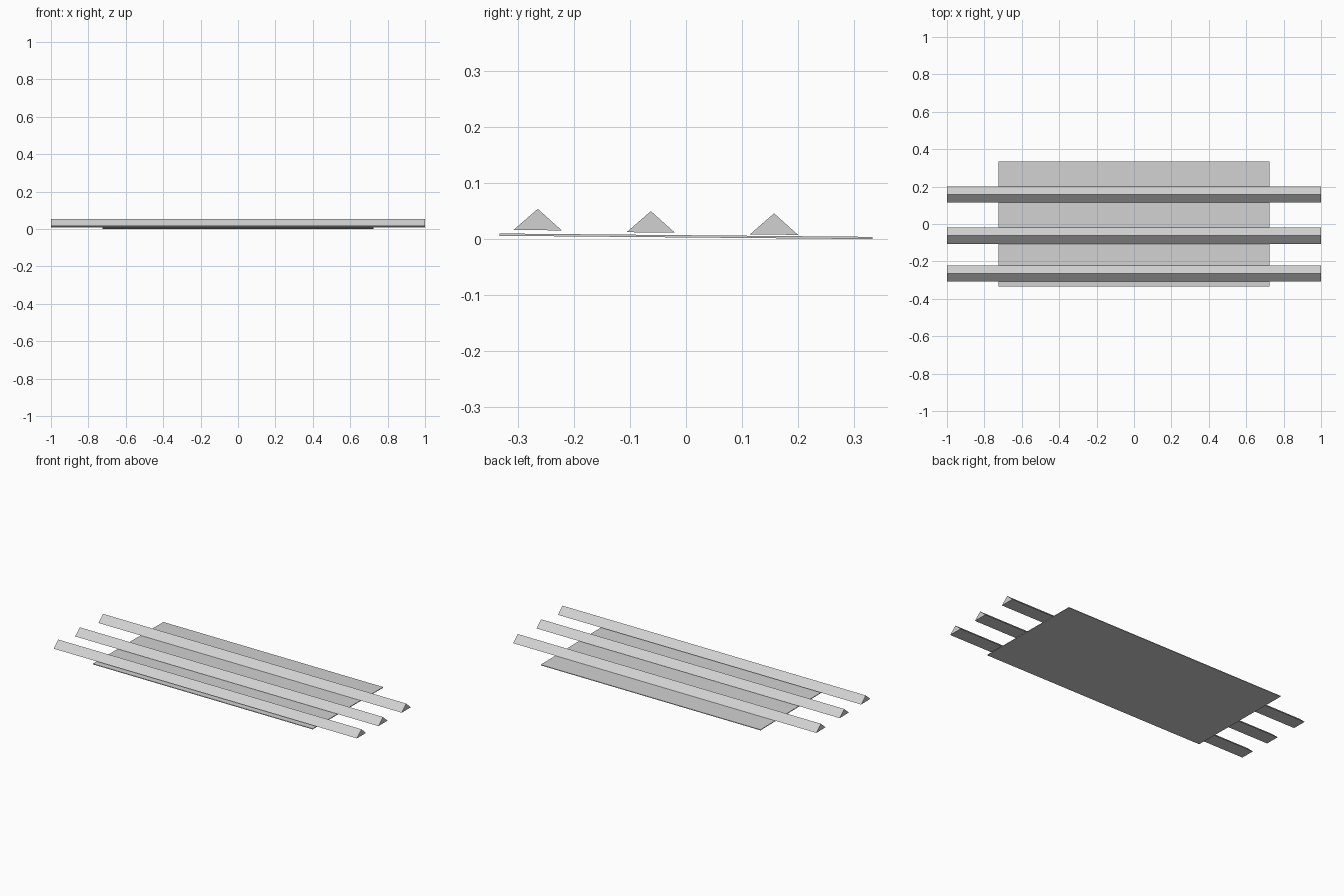
import bpy
import bmesh
from math import atan
from mathutils import Matrix

cube = bpy.data.objects.get("Cube")
if cube:
    bpy.data.objects.remove(cube, do_unlink=True)

grey = bpy.data.materials.new("light_grey")
grey.use_nodes = True
colour = (0.64, 0.64, 0.64, 1)
grey.diffuse_color = colour
grey.node_tree.nodes["Principled BSDF"].inputs["Base Color"].default_value = colour

TILT = atan(-0.009)  # everything leans down slightly towards the back


def prism(name, profile, half_length, location):
    """Extrude a (y, z) profile along x, tilt it and place it."""
    bm = bmesh.new()
    base = bm.faces.new([bm.verts.new((-half_length, y, z)) for y, z in profile])
    out = bmesh.ops.extrude_face_region(bm, geom=[base])
    ends = [v for v in out["geom"] if isinstance(v, bmesh.types.BMVert)]
    bmesh.ops.translate(bm, verts=ends, vec=(2 * half_length, 0, 0))
    bmesh.ops.recalc_face_normals(bm, faces=bm.faces)
    bmesh.ops.transform(bm, matrix=Matrix.Rotation(TILT, 4, "X"), verts=bm.verts)
    mesh = bpy.data.meshes.new(name)
    bm.to_mesh(mesh)
    bm.free()
    mesh.materials.append(grey)
    obj = bpy.data.objects.new(name, mesh)
    obj.location = location
    bpy.context.collection.objects.link(obj)


# Thin base panel
W, T = 0.333, 0.004
prism("base_panel", [(-W, 0), (W, 0), (W, T), (-W, T)], 0.725, (0, 0, 0.003))

# Three triangular bars lying across the panel
triangle = [(-0.043, 0), (0.043, 0), (0, 0.038)]
for name, y, z in (("front_bar", -0.265, 0.016),
                   ("middle_bar", -0.063, 0.012),
                   ("back_bar", 0.157, 0.008)):
    prism(name, triangle, 1.0, (0, y, z))
